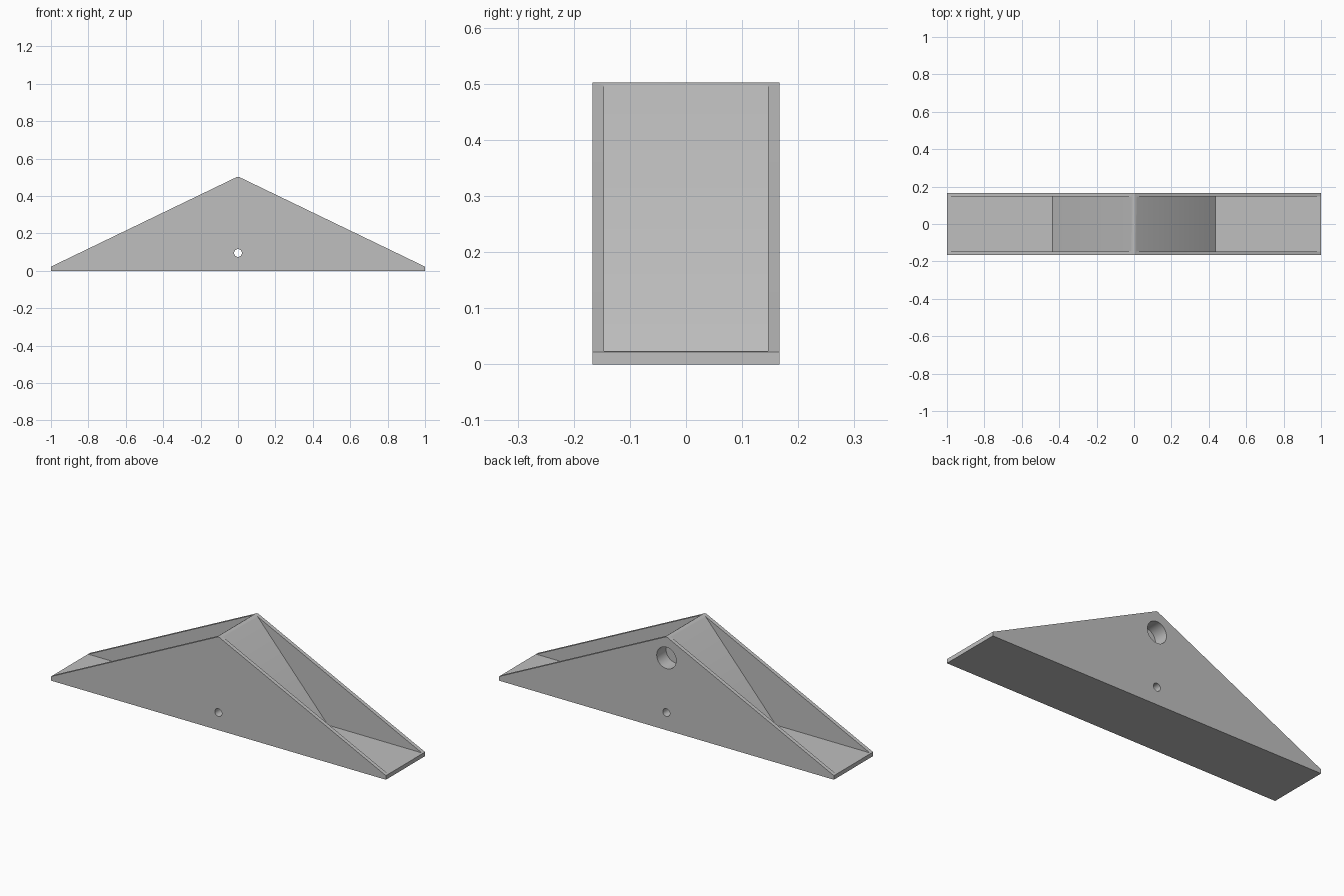
import bpy, math

cube = bpy.data.objects.get("Cube")
if cube:
    bpy.data.objects.remove(cube, do_unlink=True)

HALF_DEPTH = 0.167
WALL = 0.021
FLOOR = 0.024

grey = bpy.data.materials.new("light_grey")
grey.use_nodes = True
colour = (0.52, 0.52, 0.52, 1)
grey.diffuse_color = colour
grey.node_tree.nodes["Principled BSDF"].inputs["Base Color"].default_value = colour


def prism(name, profile, half):
    """Extrude an x-z profile (counter-clockwise from the front) along y."""
    n = len(profile)
    verts = [(x, y, z) for y in (-half, half) for x, z in profile]
    faces = [list(range(n)), list(range(2 * n - 1, n - 1, -1))]
    faces += [(i, i + n, (i + 1) % n + n, (i + 1) % n) for i in range(n)]
    mesh = bpy.data.meshes.new(name)
    mesh.from_pydata(verts, [], faces)
    mesh.materials.append(grey)
    obj = bpy.data.objects.new(name, mesh)
    bpy.context.collection.objects.link(obj)
    return obj


def bore(name, radius, depth, y, z):
    bpy.ops.mesh.primitive_cylinder_add(
        vertices=48, radius=radius, depth=depth, location=(0, y, z),
        rotation=(math.pi / 2, 0, 0))
    obj = bpy.context.object
    obj.name = name
    obj.data.materials.append(grey)
    return obj


# Gabled body with a slightly rounded ridge
half_profile = [(1, 0), (1, 0.022), (0.015, 0.497), (0.006, 0.502)]
body = prism("gabled_bracket",
             half_profile + [(-x, z) for x, z in reversed(half_profile)], HALF_DEPTH)

# Open trays on both slopes: flat floor and a steep ramp up to the ridge
slope = (0.015 - 0.435) / (0.497 - FLOOR)
tray = [(0.435, FLOOR), (1.1, FLOOR), (1.1, 0.52), (0.015 + slope * 0.023, 0.52)]
cutters = [
    prism("left_tray_cutter", tray, HALF_DEPTH - WALL),
    prism("right_tray_cutter", [(-x, z) for x, z in reversed(tray)], HALF_DEPTH - WALL),
    # Through hole near the base and blind socket in the back near the ridge
    bore("through_hole_cutter", 0.021, 1, 0, 0.095),
    bore("back_socket_cutter", 0.058, 0.16, HALF_DEPTH, 0.39),
]

for cutter in cutters:
    cutter.hide_render = True
    cutter.hide_viewport = True
    mod = body.modifiers.new(cutter.name, 'BOOLEAN')
    mod.operation = 'DIFFERENCE'
    mod.solver = 'EXACT'
    mod.object = cutter

# Bake the cuts, drop the helpers and smooth only the round bores
bpy.ops.object.select_all(action='DESELECT')
bpy.context.view_layer.objects.active = body
body.select_set(True)
for mod in list(body.modifiers):
    bpy.ops.object.modifier_apply(modifier=mod.name)
for cutter in cutters:
    bpy.data.objects.remove(cutter, do_unlink=True)
bpy.ops.object.shade_smooth_by_angle(angle=math.radians(20))
